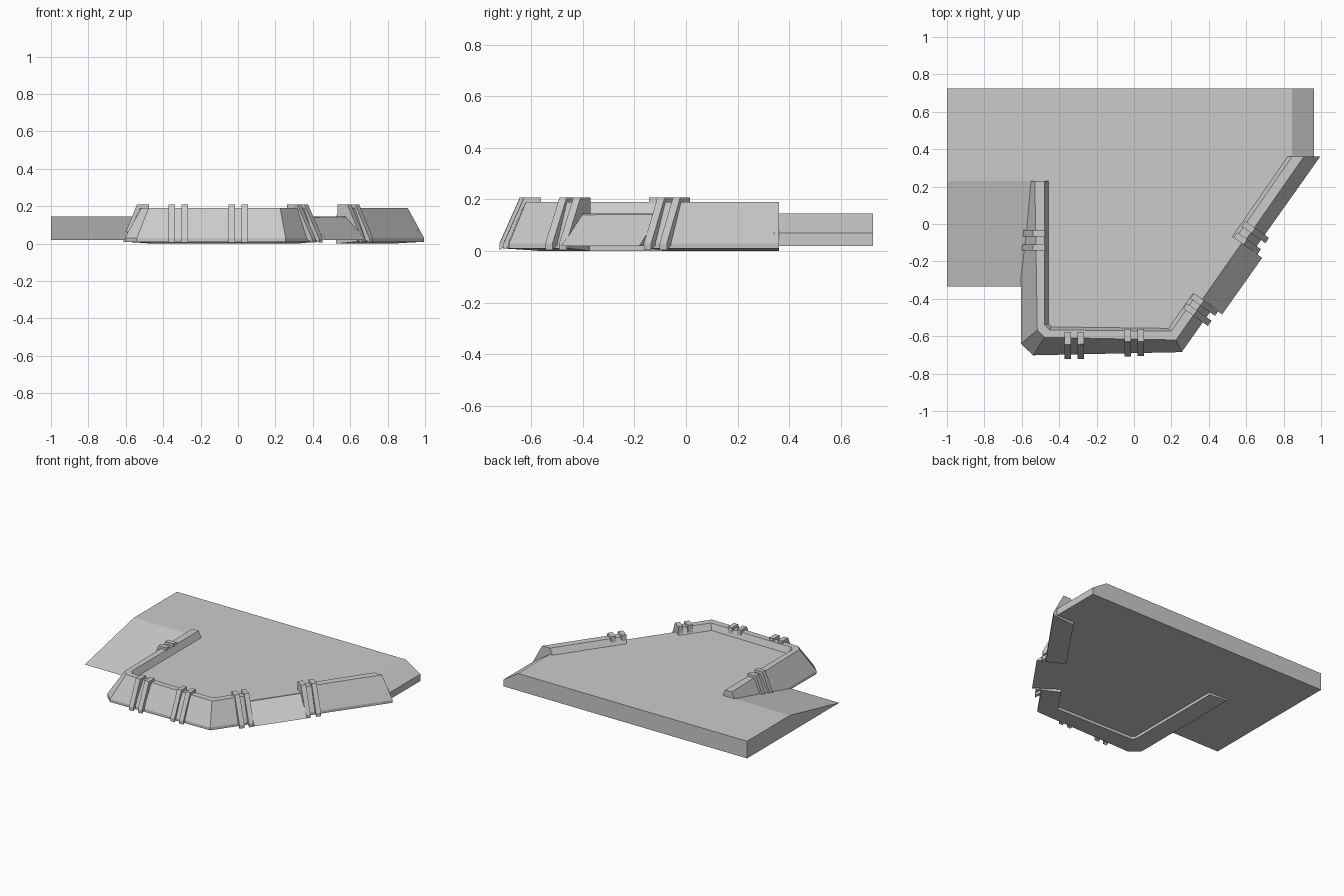
import bpy, bmesh
from mathutils import Vector

if "Cube" in bpy.data.objects:
    bpy.data.objects.remove(bpy.data.objects["Cube"])


def loft(name, sections):
    """Join matching closed cross-sections into a capped solid."""
    bm = bmesh.new()
    rings = [[bm.verts.new(p) for p in s] for s in sections]
    n = len(rings[0])
    for a, b in zip(rings, rings[1:]):
        for i in range(n):
            j = (i + 1) % n
            bm.faces.new((a[i], a[j], b[j], b[i]))
    bm.faces.new(rings[0])
    bm.faces.new(rings[-1])
    bmesh.ops.recalc_face_normals(bm, faces=bm.faces)
    mesh = bpy.data.meshes.new(name)
    bm.to_mesh(mesh)
    bm.free()
    obj = bpy.data.objects.new(name, mesh)
    bpy.context.collection.objects.link(obj)


def slab(name, pts, z0, z1):
    loft(name, [[(x, y, z) for x, y in pts] for z in (z0, z1)])


# Plan lines of the wall: left end, corner chamfer, front right corner, right end
OUTER = [(-.605, .23), (-.605, -.64), (-.54, -.702), (.255, -.685), (.995, .36)]
TOP_OUT = [(-.53, .23), (-.517, -.567), (-.478, -.606), (.225, -.62), (.908, .36)]
TOP_IN = [(-.478, .23), (-.478, -.54), (-.452, -.566), (.2, -.573), (.845, .36)]
INNER = [(-.457, .23), (-.457, -.533), (-.44, -.55), (.185, -.558), (.822, .36)]
LEVELS = [(OUTER, .01), (OUTER, .03), (TOP_OUT, .19), (TOP_IN, .19), (INNER, .145), (INNER, 0)]

CORNER = Vector(OUTER[3])
DIAG = (Vector(OUTER[4]) - CORNER).normalized()
DIAG_OUT = Vector((DIAG.y, -DIAG.x))
GAP = (.29, .66)  # gateway start and end along the diagonal


def corner_section(i):
    return [(*line[i], z) for line, z in LEVELS]


def cut_section(s):
    """Wall section square to the diagonal at distance s."""
    pts = []
    for line, z in LEVELS:
        a, b = Vector(line[3]), Vector(line[4])
        t = (s - (a - CORNER).dot(DIAG)) / (b - a).dot(DIAG)
        pts.append((*a.lerp(b, t), z))
    return pts


# Sloped walls either side of the gateway
loft("main_wall", [corner_section(i) for i in range(4)] + [cut_section(GAP[0])])
loft("right_wall", [cut_section(GAP[1]), corner_section(4)])

# Platform deck, edges hidden inside the walls
slab("deck", [(-1, .725), (-1, .23), (-.5, .23), (-.5, -.57), (-.47, -.595),
              (.22, -.61), (.9, .36), (.845, .36), (.845, .725)], .02, .145)

# Left ramp sloping down to the front
loft("left_ramp", [[(x, .23, .02), (x, .23, .145), (x, -.335, .02)] for x in (-1, -.5)])

# Chamfered right edge of the deck
loft("right_deck_edge", [[(.845, y, .02), (.845, y, .145), (.962, y, .07), (.962, y, .02)]
                         for y in (.34, .725)])


def sweep(name, origin, along, out, s0, s1, profile):
    """Sweep an (outward, z) profile along a straight wall edge."""
    o, a, n = Vector(origin), Vector(along).normalized(), Vector(out)
    loft(name, [[(*(o + a * s + n * d), z) for d, z in profile] for s in (s0, s1)])


# Gateway ramp
sweep("gateway_ramp", CORNER, DIAG, DIAG_OUT, *GAP,
      [(-.1, .02), (-.1, .145), (-.078, .145), (.06, .02)])


# Paired buttress ribs
def rib_pair(name, origin, along, out, start, pitch=.07, extra=.017):
    profile = [(extra, .005), (extra, .03), (-.062, .208), (-.128, .208), (-.128, .1)]
    for k in range(2):
        s = start + k * pitch
        sweep(f"{name}_{k + 1}", origin, along, out, s, s + .034, profile)


rib_pair("front_left_rib", (0, -.702), (1, .01), (0, -1), -.372)
rib_pair("front_right_rib", (0, -.69), (1, .01), (0, -1), -.05)
rib_pair("left_rib", (-.603, 0), (0, 1), (-1, 0), -.143, .077, .01)
rib_pair("lower_gate_rib", CORNER, DIAG, DIAG_OUT, .195, .066, .033)
rib_pair("upper_gate_rib", CORNER, DIAG, DIAG_OUT, .66, .074, .028)
